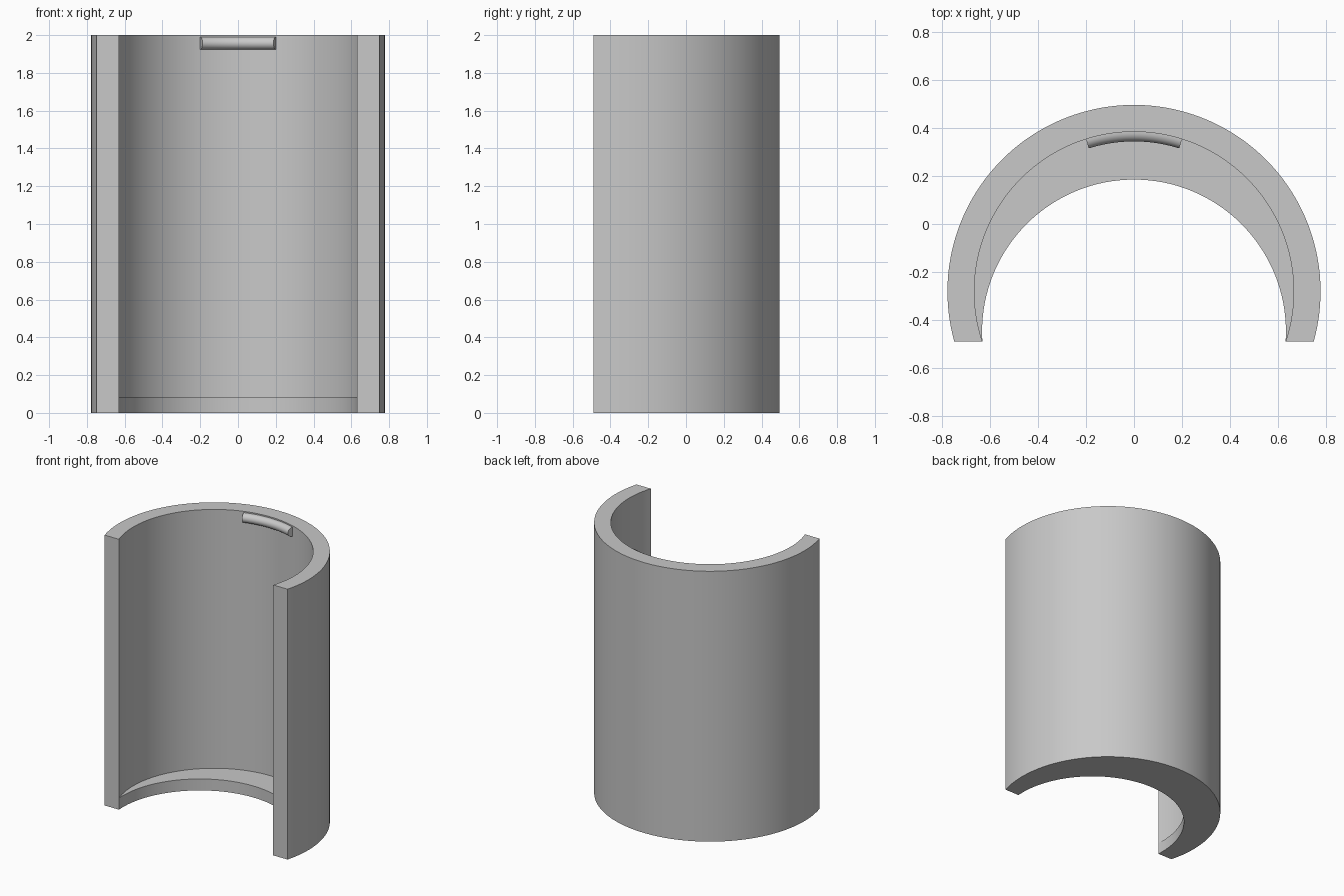
import bpy, bmesh, math

cube = bpy.data.objects.get("Cube")
if cube:
    bpy.data.objects.remove(cube, do_unlink=True)

# Main dimensions
HEIGHT = 2.0
CY = -0.281            # axis of the round wall
R_OUT, R_IN = 0.777, 0.665
Y_CUT = -0.49          # flat front plane that opens the wall
LEDGE_H = 0.085
LEDGE_Y = 0.185        # rearmost point of the ledge opening

grey = bpy.data.materials.new("light grey")
grey.use_nodes = True
colour = (0.58, 0.58, 0.58, 1)
grey.diffuse_color = colour
grey.node_tree.nodes["Principled BSDF"].inputs["Base Color"].default_value = colour


def arc(radius, cy, half_angle, steps):
    """Points on an arc centred on the +y direction."""
    angles = [half_angle * (2 * i / steps - 1) for i in range(steps + 1)]
    return [(radius * math.sin(a), cy + radius * math.cos(a)) for a in angles]


def cut_arc(radius, cy, steps=112):
    """Arc that runs round the back and stops at the front plane."""
    return arc(radius, cy, math.acos((Y_CUT - cy) / radius), steps)


def skin(name, sections):
    """Join a row of closed cross-sections into a capped solid."""
    bm = bmesh.new()
    rings = [[bm.verts.new(p) for p in s] for s in sections]
    n = len(rings[0])
    for a, b in zip(rings, rings[1:]):
        for i in range(n):
            j = (i + 1) % n
            bm.faces.new((a[i], a[j], b[j], b[i]))
    bm.faces.new(rings[0])
    bm.faces.new(rings[-1])
    bmesh.ops.remove_doubles(bm, verts=bm.verts, dist=1e-5)
    bmesh.ops.recalc_face_normals(bm, faces=bm.faces)
    mesh = bpy.data.meshes.new(name)
    bm.to_mesh(mesh)
    bm.free()
    mesh.materials.append(grey)
    obj = bpy.data.objects.new(name, mesh)
    bpy.context.collection.objects.link(obj)
    bpy.ops.object.select_all(action='DESELECT')
    obj.select_set(True)
    bpy.context.view_layer.objects.active = obj
    bpy.ops.object.shade_smooth_by_angle(angle=math.radians(30))


def band(name, outer, inner, z0, z1):
    """Upright band between two plan curves."""
    skin(name, [[(*o, z0), (*o, z1), (*i, z1), (*i, z0)]
                for o, i in zip(outer, inner)])


# Curved wall, open at the front
wall_inner = cut_arc(R_IN, CY)
band("curved_wall", cut_arc(R_OUT, CY), wall_inner, 0, HEIGHT)

# Crescent ledge: its opening meets the wall at the front plane
x_end, drop = wall_inner[-1][0], LEDGE_Y - Y_CUT
ledge_r = (x_end ** 2 + drop ** 2) / (2 * drop)
band("bottom_ledge", wall_inner, cut_arc(ledge_r, LEDGE_Y - ledge_r), 0, LEDGE_H)

# Rounded catch rib inside the top of the wall
RIB_Z, RIB_R, RIB_DEPTH, RIB_ANGLE = 1.957, 0.034, 0.04, math.radians(17.5)
profile = [(R_IN + 0.003, RIB_Z - RIB_R), (R_IN + 0.003, RIB_Z + RIB_R)]
for k in range(17):
    t = math.pi * (0.5 - k / 16)
    profile.append((R_IN - 0.004 - (RIB_DEPTH - 0.004) * math.cos(t),
                    RIB_Z + RIB_R * math.sin(t)))
paths = [arc(r, CY, RIB_ANGLE, 24) for r, z in profile]
skin("catch_rib", [[(*p[s], z) for p, (r, z) in zip(paths, profile)]
                   for s in range(25)])
